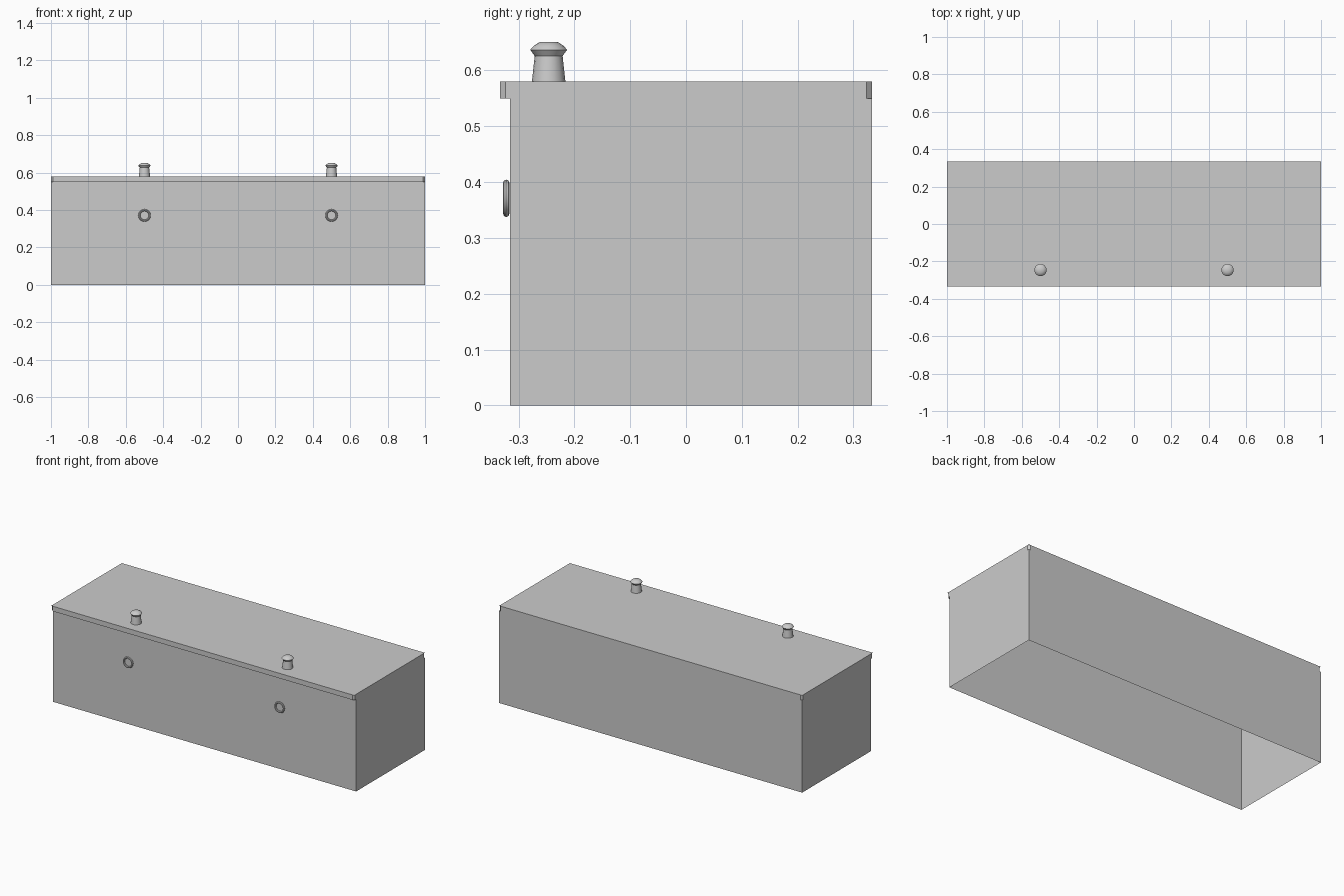
import bpy, bmesh, math

if "Cube" in bpy.data.objects:
    bpy.data.objects.remove(bpy.data.objects["Cube"])

X, Y, H, LIP = 1.0, 0.333, 0.58, 0.55   # half length, half depth, height, lip bottom
FRONT, C = -0.315, 0.01                 # recessed front panel, corner notch size


def make_object(name, bm):
    bmesh.ops.remove_doubles(bm, verts=bm.verts, dist=1e-5)
    bmesh.ops.recalc_face_normals(bm, faces=bm.faces)
    mesh = bpy.data.meshes.new(name)
    bm.to_mesh(mesh)
    bm.free()
    ob = bpy.data.objects.new(name, mesh)
    bpy.context.collection.objects.link(ob)
    return ob


def ring(bm, plan, z):
    return [bm.verts.new((x, y, z)) for x, y in plan]


def bridge(bm, a, b):
    for i in range(len(a)):
        j = (i + 1) % len(a)
        bm.faces.new((a[i], a[j], b[j], b[i]))


# Open-bottomed sheet body
bm = bmesh.new()
plan = [(-X, FRONT), (X, FRONT), (X, Y), (-X, Y)]
bridge(bm, ring(bm, plan, 0), ring(bm, plan, LIP))
make_object("cabinet_walls", bm)

# Lid with a folded rim, clipped corners and an overhanging front lip
bm = bmesh.new()
rim = [(-X + C, -Y), (X - C, -Y), (X, -Y + C), (X, Y - C),
       (X - C, Y), (-X + C, Y), (-X, Y - C), (-X, -Y + C)]
bridge(bm, ring(bm, rim, LIP), ring(bm, rim, H))
bm.faces.new(ring(bm, [(-X, -Y), (X, -Y), (X, Y), (-X, Y)], H))
bm.faces.new(ring(bm, [rim[7], rim[0], rim[1], rim[2], (X, FRONT), (-X, FRONT)], LIP))
make_object("cabinet_lid", bm)


def top_knob(name, x):
    # Turned profile: radius, height
    profile = [(0.030, 0.58), (0.025, 0.626), (0.033, 0.637), (0.027, 0.644), (0.016, 0.651)]
    bm = bmesh.new()
    n = 16
    rings = [ring(bm, [(x + r * math.cos(2 * math.pi * i / n),
                        -0.246 + r * math.sin(2 * math.pi * i / n)) for i in range(n)], z)
             for r, z in profile]
    for a, b in zip(rings, rings[1:]):
        bridge(bm, a, b)
    bm.faces.new(rings[-1])
    return make_object(name, bm)


def smooth(ob):
    bpy.ops.object.select_all(action='DESELECT')
    ob.select_set(True)
    bpy.context.view_layer.objects.active = ob
    bpy.ops.object.shade_smooth_by_angle(angle=math.radians(40))


# Paired knobs on the lid and pull rings on the front
for side, x in (("left", -0.5), ("right", 0.5)):
    smooth(top_knob(f"{side}_knob", x))
    bpy.ops.mesh.primitive_torus_add(
        major_segments=16, minor_segments=8, major_radius=0.028, minor_radius=0.0055,
        location=(x, -0.322, 0.371), rotation=(math.pi / 2, 0, 0))
    pull = bpy.context.object
    pull.name = f"{side}_pull_ring"
    smooth(pull)
